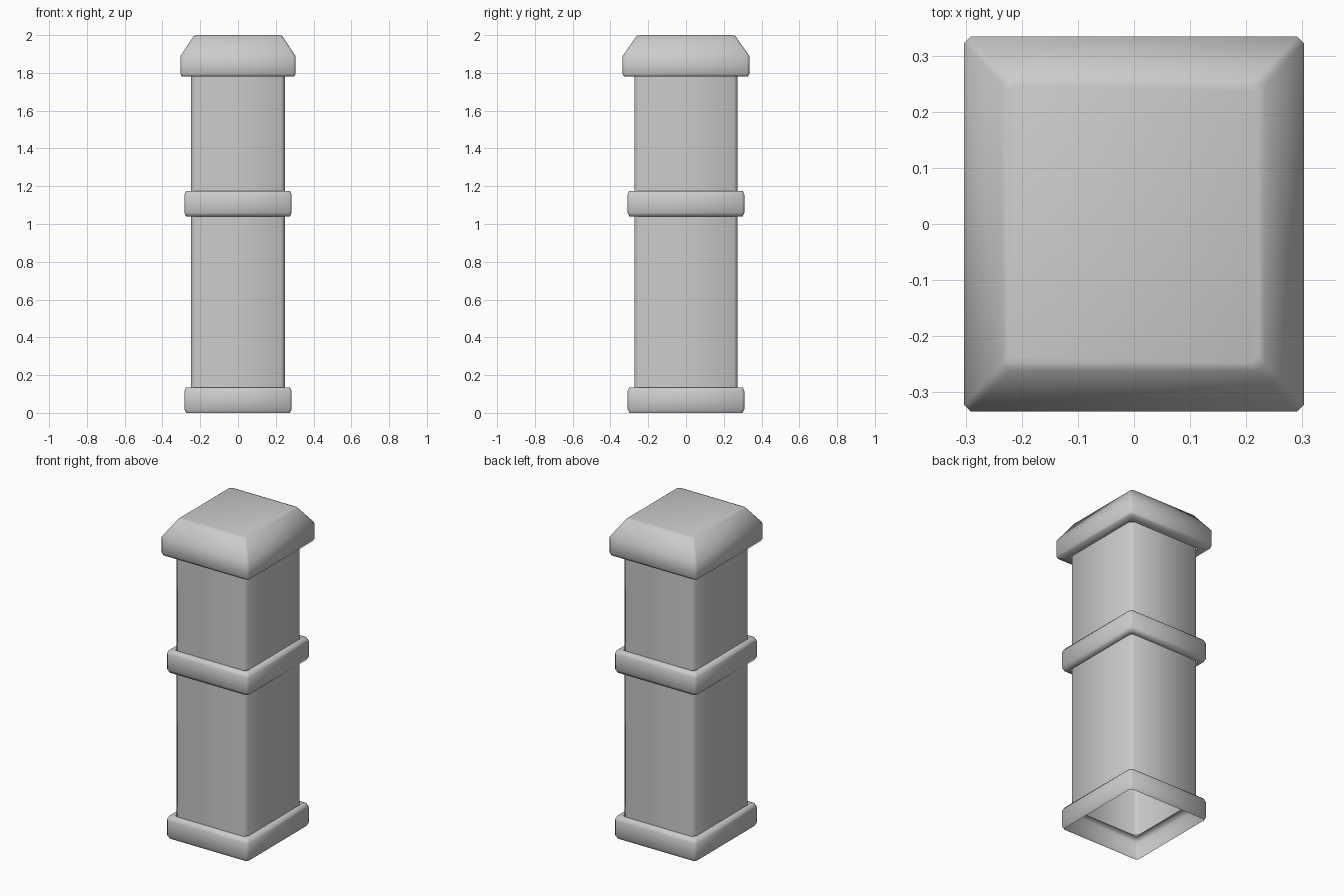
import bpy, bmesh

if "Cube" in bpy.data.objects:
    bpy.data.objects.remove(bpy.data.objects["Cube"])


def ring_points(hx, hy, c):
    # Rectangle with chamfered corners, counter-clockwise
    return [(hx, -hy + c), (hx, hy - c), (hx - c, hy), (-hx + c, hy),
            (-hx, hy - c), (-hx, -hy + c), (-hx + c, -hy), (hx - c, -hy)]


def loft(name, profile, chamfer, cap_top=False):
    # Skin stacked rectangles given as (half_x, half_y, z)
    bm = bmesh.new()
    rings = [[bm.verts.new((x, y, z)) for x, y in ring_points(hx, hy, chamfer)]
             for hx, hy, z in profile]
    for a, b in zip(rings, rings[1:]):
        for i in range(8):
            j = (i + 1) % 8
            bm.faces.new((a[i], a[j], b[j], b[i]))
    if cap_top:
        bm.faces.new(rings[-1])
    mesh = bpy.data.meshes.new(name)
    bm.to_mesh(mesh)
    bm.free()
    obj = bpy.data.objects.new(name, mesh)
    bpy.context.collection.objects.link(obj)
    bpy.ops.object.select_all(action='DESELECT')
    obj.select_set(True)
    bpy.context.view_layer.objects.active = obj
    bpy.ops.object.shade_smooth_by_angle(angle=1.1)
    return obj


SX, SY = 0.248, 0.273  # shaft half sizes


def band(name, z0, z1, open_bottom):
    # Rounded trim band that closes onto the shaft
    profile = [(0.275, 0.300, z0), (0.284, 0.309, z0 + 0.02),
               (0.284, 0.309, z1 - 0.02), (0.275, 0.300, z1), (SX, SY, z1)]
    if not open_bottom:
        profile.insert(0, (SX, SY, z0))
    loft(name, profile, 0.012)


# Hollow shaft in two lengths
loft("lower_shaft", [(SX, SY, 0.135), (SX, SY, 1.04)], 0.02)
loft("upper_shaft", [(SX, SY, 1.175), (SX, SY, 1.78)], 0.02)

# Base (open underneath) and middle band
band("base_band", 0.0, 0.135, True)
band("middle_band", 1.04, 1.175, False)

# Cap with sloping shoulders
loft("cap", [(SX, SY, 1.78), (0.298, 0.328, 1.78), (0.304, 0.335, 1.795),
             (0.304, 0.335, 1.89), (0.235, 0.262, 1.995),
             (0.222, 0.248, 2.0)], 0.012, cap_top=True)
